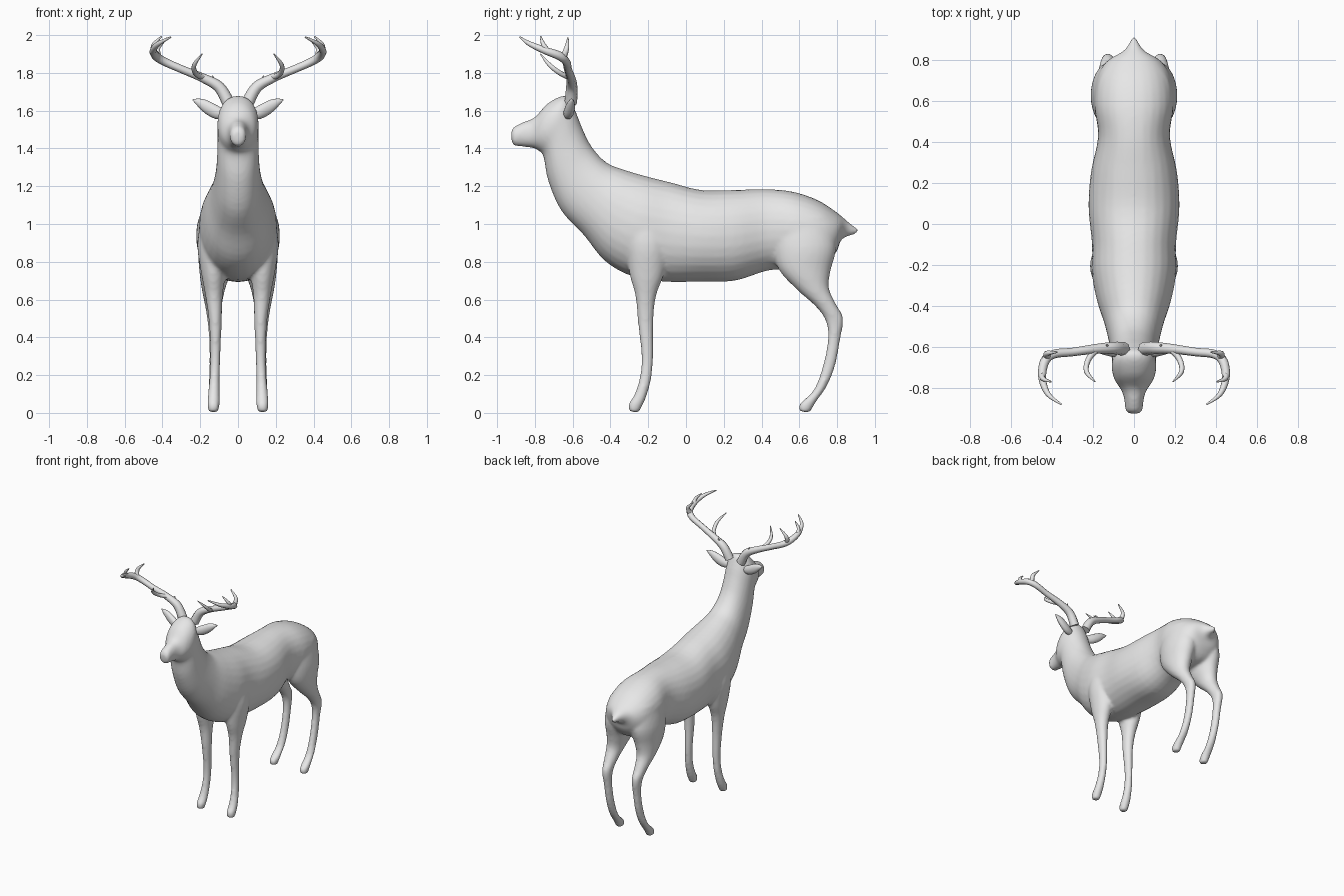
import bpy, bmesh, math
from mathutils import Vector

coat = bpy.data.materials.new("light_grey")
coat.diffuse_color = (0.8, 0.8, 0.8, 1)


def spline(rows, steps):
    """Catmull-Rom interpolation of rows of numbers."""
    out = []
    for i in range(len(rows) - 1):
        p0, p1 = rows[max(i - 1, 0)], rows[i]
        p2, p3 = rows[i + 1], rows[min(i + 2, len(rows) - 1)]
        for k in range(steps):
            t = k / steps
            out.append([0.5 * (2 * b + (c - a) * t + (2 * a - 5 * b + 4 * c - d) * t * t
                               + (3 * b - a - 3 * c + d) * t ** 3)
                        for a, b, c, d in zip(p0, p1, p2, p3)])
    return out + [list(rows[-1])]


def loft(bm, rows, side=1, sides=28, steps=4, power=1.0):
    """Row: edge A (y, z), edge B (y, z), half width in x, centre x."""
    rings = []
    for ya, za, yb, zb, w, cx in spline(rows, steps):
        c = Vector((cx * side, (ya + yb) / 2, (za + zb) / 2))
        u = Vector((0, (ya - yb) / 2, (za - zb) / 2))
        ring = []
        for i in range(sides):
            a = 2 * math.pi * i / sides
            ca, sa = math.cos(a), math.sin(a)
            ca = math.copysign(abs(ca) ** power, ca)
            sa = math.copysign(abs(sa) ** power, sa)
            ring.append(bm.verts.new(c + u * ca + Vector((w * sa, 0, 0))))
        rings.append(ring)
    faces = [bm.faces.new(rings[0]), bm.faces.new(rings[-1][::-1])]
    for r, s in zip(rings, rings[1:]):
        for i in range(sides):
            j = (i + 1) % sides
            faces.append(bm.faces.new((r[i], s[i], s[j], r[j])))
    bmesh.ops.recalc_face_normals(bm, faces=faces)


def finish(name, bm):
    me = bpy.data.meshes.new(name)
    bm.to_mesh(me)
    bm.free()
    me.materials.append(coat)
    me.shade_smooth()
    ob = bpy.data.objects.new(name, me)
    bpy.context.collection.objects.link(ob)
    return ob


# Torso, neck and head, from tail to muzzle (top edge, bottom edge, half width)
torso = [
    (0.915, 0.970, 0.895, 0.945, 0.012, 0), (0.86, 1.01, 0.825, 0.92, 0.05, 0),
    (0.80, 1.06, 0.795, 0.85, 0.13, 0), (0.70, 1.125, 0.73, 0.78, 0.18, 0),
    (0.57, 1.17, 0.60, 0.76, 0.195, 0), (0.42, 1.185, 0.44, 0.755, 0.175, 0),
    (0.25, 1.18, 0.26, 0.70, 0.21, 0), (0.08, 1.18, 0.08, 0.695, 0.222, 0),
    (-0.08, 1.22, -0.12, 0.695, 0.205, 0), (-0.20, 1.25, -0.29, 0.725, 0.205, 0),
    (-0.32, 1.285, -0.43, 0.805, 0.18, 0), (-0.42, 1.325, -0.54, 0.94, 0.145, 0),
    (-0.50, 1.41, -0.66, 1.07, 0.12, 0), (-0.55, 1.51, -0.73, 1.23, 0.11, 0),
    (-0.59, 1.61, -0.755, 1.36, 0.108, 0), (-0.635, 1.68, -0.785, 1.39, 0.108, 0),
    (-0.73, 1.64, -0.80, 1.40, 0.09, 0), (-0.80, 1.565, -0.825, 1.405, 0.06, 0),
    (-0.86, 1.54, -0.87, 1.41, 0.046, 0), (-0.91, 1.515, -0.91, 1.415, 0.042, 0),
    (-0.925, 1.49, -0.923, 1.435, 0.028, 0)]

# Legs, from the top down (front edge, back edge, half width, centre x)
front_leg = [
    (-0.33, 1.08, -0.10, 1.08, 0.05, 0.13), (-0.32, 0.90, -0.09, 0.90, 0.085, 0.13),
    (-0.30, 0.74, -0.115, 0.74, 0.065, 0.13), (-0.268, 0.62, -0.158, 0.62, 0.046, 0.127),
    (-0.255, 0.48, -0.173, 0.48, 0.034, 0.12), (-0.236, 0.30, -0.174, 0.30, 0.027, 0.12),
    (-0.245, 0.19, -0.182, 0.19, 0.027, 0.124), (-0.272, 0.10, -0.205, 0.10, 0.031, 0.128),
    (-0.305, 0.045, -0.225, 0.05, 0.033, 0.13), (-0.302, 0.01, -0.25, 0.0, 0.026, 0.13)]
hind_leg = [
    (0.47, 1.04, 0.76, 1.04, 0.07, 0.11), (0.46, 0.88, 0.795, 0.88, 0.10, 0.11),
    (0.49, 0.76, 0.765, 0.75, 0.085, 0.12), (0.59, 0.65, 0.757, 0.66, 0.062, 0.13),
    (0.69, 0.56, 0.795, 0.575, 0.045, 0.13), (0.742, 0.48, 0.833, 0.50, 0.034, 0.128),
    (0.75, 0.38, 0.817, 0.39, 0.028, 0.125), (0.722, 0.24, 0.79, 0.25, 0.027, 0.125),
    (0.675, 0.12, 0.745, 0.14, 0.03, 0.127), (0.60, 0.045, 0.69, 0.06, 0.033, 0.13),
    (0.60, 0.01, 0.655, 0.0, 0.026, 0.13)]

# Body and legs fused into one smooth skin
bm = bmesh.new()
loft(bm, torso, power=0.93)
for s in (1, -1):
    loft(bm, front_leg, s)
    loft(bm, hind_leg, s)
body = finish("body", bm)
remesh = body.modifiers.new("fuse", 'REMESH')
remesh.mode = 'VOXEL'
remesh.voxel_size = 0.011
remesh.use_smooth_shade = True
smooth = body.modifiers.new("soften", 'SMOOTH')
smooth.factor = 0.5
smooth.iterations = 7

# Ears: x, centre y, centre z, half height, half depth
ear = [(0.07, -0.63, 1.58, 0.025, 0.02), (0.12, -0.62, 1.595, 0.038, 0.026),
       (0.17, -0.61, 1.62, 0.037, 0.022), (0.21, -0.605, 1.642, 0.022, 0.014),
       (0.24, -0.60, 1.657, 0.003, 0.003)]
for s, label in ((1, "left"), (-1, "right")):
    bm = bmesh.new()
    rings = []
    for x, y, z, h, d in spline(ear, 3):
        rings.append([bm.verts.new((x * s, y + d * math.sin(k * math.pi / 7),
                                    z + h * math.cos(k * math.pi / 7))) for k in range(14)])
    for r, t in zip(rings, rings[1:]):
        for i in range(14):
            j = (i + 1) % 14
            bm.faces.new((r[i], t[i], t[j], r[j]))
    bm.faces.new(rings[0])
    bm.faces.new(rings[-1])
    bmesh.ops.recalc_face_normals(bm, faces=bm.faces)
    finish(label + "_ear", bm)

# Antlers: x, y, z, radius along the beam and each tine
branches = [
    [(0.05, -0.61, 1.64, 0.034), (0.10, -0.605, 1.725, 0.03), (0.19, -0.61, 1.775, 0.024),
     (0.30, -0.625, 1.82, 0.021), (0.39, -0.635, 1.86, 0.022), (0.435, -0.67, 1.89, 0.023),
     (0.448, -0.75, 1.92, 0.019), (0.42, -0.83, 1.955, 0.013), (0.355, -0.88, 1.99, 0.004)],
    [(0.42, -0.65, 1.88, 0.018), (0.425, -0.632, 1.93, 0.014), (0.375, -0.625, 1.985, 0.004)],
    [(0.447, -0.73, 1.91, 0.016), (0.445, -0.755, 1.95, 0.012), (0.405, -0.77, 1.993, 0.004)],
    [(0.18, -0.61, 1.775, 0.016), (0.222, -0.66, 1.795, 0.014), (0.232, -0.72, 1.84, 0.012),
     (0.19, -0.77, 1.90, 0.003)],
    [(0.12, -0.605, 1.73, 0.014), (0.135, -0.59, 1.785, 0.003)]]
for s, label in ((1, "left"), (-1, "right")):
    cu = bpy.data.curves.new(label + "_antler", 'CURVE')
    cu.dimensions = '3D'
    cu.bevel_depth = 1.0
    cu.bevel_resolution = 2
    cu.use_fill_caps = True
    for branch in branches:
        pts = spline(branch, 5)
        sp = cu.splines.new('POLY')
        sp.points.add(len(pts) - 1)
        for p, (x, y, z, r) in zip(sp.points, pts):
            p.co = (x * s, y, z, 1)
            p.radius = max(r, 0.002)
        sp.use_smooth = True
    cu.materials.append(coat)
    bpy.context.collection.objects.link(bpy.data.objects.new(label + "_antler", cu))
